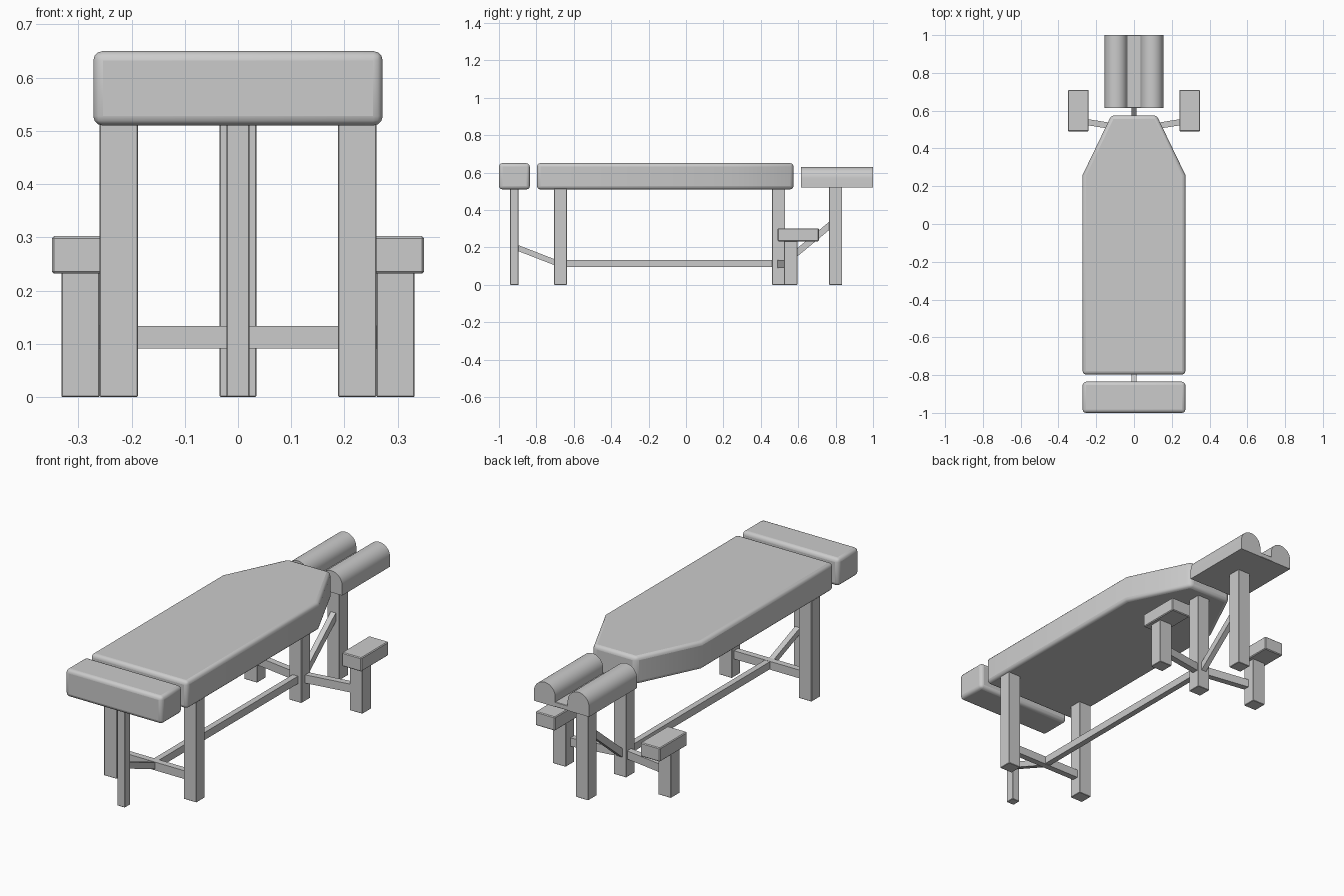
import bpy, bmesh, math
from mathutils import Vector

if "Cube" in bpy.data.objects:
    bpy.data.objects.remove(bpy.data.objects["Cube"])


def make(name, bm, bevel=0.0, segs=2, smooth=False):
    bmesh.ops.recalc_face_normals(bm, faces=bm.faces)
    me = bpy.data.meshes.new(name)
    bm.to_mesh(me)
    bm.free()
    ob = bpy.data.objects.new(name, me)
    bpy.context.collection.objects.link(ob)
    if bevel:
        m = ob.modifiers.new("bevel", 'BEVEL')
        m.width, m.segments, m.limit_method = bevel, segs, 'ANGLE'
        m.angle_limit = math.radians(20 if not smooth else 50)
    if smooth:
        bpy.ops.object.select_all(action='DESELECT')
        ob.select_set(True)
        bpy.context.view_layer.objects.active = ob
        bpy.ops.object.shade_smooth_by_angle(angle=math.radians(35))
    return ob


def prism(name, pts, depth, bevel=0.0, segs=2, smooth=False):
    # extrude a 3D outline along a vector
    bm = bmesh.new()
    f = bm.faces.new([bm.verts.new(p) for p in pts])
    r = bmesh.ops.extrude_face_region(bm, geom=[f])
    verts = [g for g in r["geom"] if isinstance(g, bmesh.types.BMVert)]
    bmesh.ops.translate(bm, verts=verts, vec=Vector(depth))
    return make(name, bm, bevel, segs, smooth)


def box(name, x0, x1, y0, y1, z0, z1, bevel=0.002, segs=1, smooth=False):
    pts = [(x0, y0, z0), (x1, y0, z0), (x1, y1, z0), (x0, y1, z0)]
    return prism(name, pts, (0, 0, z1 - z0), bevel, segs, smooth)


def bar(name, a, b, w, h):
    # straight rail with a rectangular section between two points
    a, b = Vector(a), Vector(b)
    d = (b - a).normalized()
    side = d.cross(Vector((0, 0, 1))).normalized() * w / 2
    up = side.cross(d).normalized() * h / 2
    return prism(name, [a + side + up, a - side + up, a - side - up, a + side - up], b - a)


# Padded table top with tapered head end
half = [(0.272, -0.797), (0.272, 0.26), (0.12, 0.575)]
outline = half + [(-x, y) for x, y in reversed(half)]
prism("table_pad", [(x, y, 0.51) for x, y in outline], (0, 0, 0.14), 0.018, 3, True)

# Foot cushion and its leg
box("foot_cushion", -0.272, 0.272, -1.0, -0.835, 0.51, 0.65, 0.018, 3, True)
box("foot_cushion_leg", -0.022, 0.022, -0.94, -0.895, 0, 0.52)

# Head rest: thin slab carrying two round-topped pads
box("head_rest_base", -0.153, 0.153, 0.615, 1.0, 0.52, 0.545)
for s, side in ((-1, "left"), (1, "right")):
    r, cx = 0.06, s * 0.095
    prof = [(cx - r, 0.615, 0.52), (cx + r, 0.615, 0.52)]
    prof += [(cx + r * math.cos(t * math.pi / 20), 0.615, 0.57 + r * math.sin(t * math.pi / 20))
             for t in range(21)]
    prism(f"head_pad_{side}", prof, (0, 0.385, 0), smooth=True)
box("head_rest_leg", -0.035, 0.035, 0.765, 0.835, 0, 0.53)

# Main legs
box("centre_leg", -0.035, 0.035, 0.46, 0.53, 0, 0.52)
for s, side in ((-1, "left"), (1, "right")):
    xs = sorted((s * 0.188, s * 0.26))
    box(f"rear_leg_{side}", *xs, -0.705, -0.637, 0, 0.52)
    # Arm rests with leg and brace
    xs = sorted((s * 0.24, s * 0.35))
    box(f"arm_rest_{side}", *xs, 0.49, 0.71, 0.232, 0.302, 0.004)
    xs = sorted((s * 0.26, s * 0.332))
    box(f"arm_rest_leg_{side}", *xs, 0.525, 0.595, 0, 0.24)
    bar(f"arm_brace_{side}", (0, 0.5, 0.112), (s * 0.29, 0.546, 0.112), 0.032, 0.042)

# Stretchers and diagonal braces
bar("cross_stretcher", (-0.2, -0.67, 0.112), (0.2, -0.67, 0.112), 0.032, 0.042)
bar("long_stretcher", (0, -0.67, 0.113), (0, 0.48, 0.113), 0.03, 0.038)
bar("head_brace", (0, 0.5, 0.095), (0, 0.79, 0.335), 0.028, 0.034)
bar("foot_brace", (0, -0.67, 0.108), (0, -0.915, 0.203), 0.028, 0.03)
